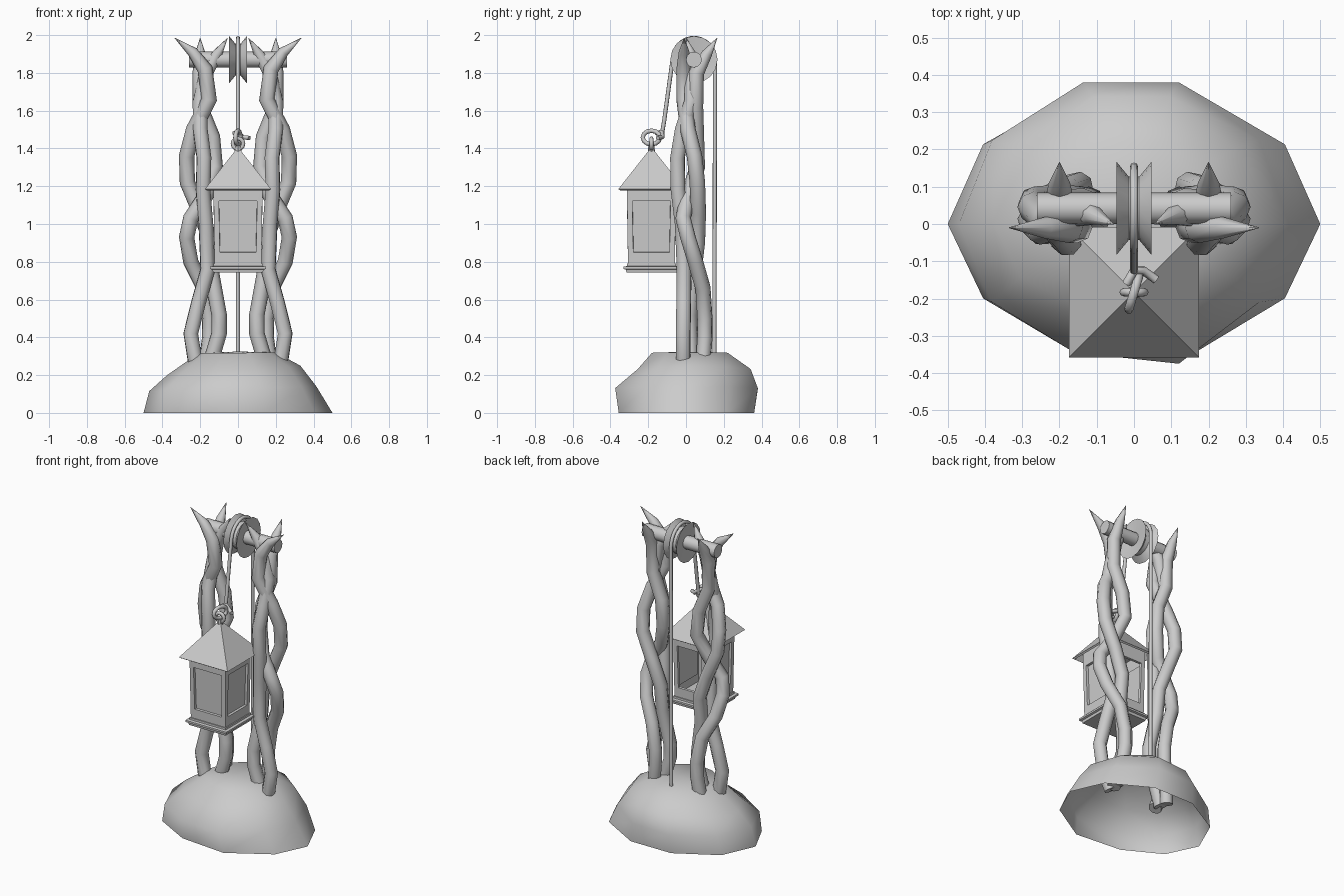
import bpy, bmesh, math
from mathutils import Vector, Matrix

if "Cube" in bpy.data.objects:
    bpy.data.objects.remove(bpy.data.objects["Cube"])


def finish(name, bm, smooth=None):
    bmesh.ops.recalc_face_normals(bm, faces=bm.faces)
    me = bpy.data.meshes.new(name)
    bm.to_mesh(me)
    bm.free()
    ob = bpy.data.objects.new(name, me)
    bpy.context.collection.objects.link(ob)
    if smooth:
        bpy.ops.object.select_all(action='DESELECT')
        ob.select_set(True)
        bpy.context.view_layer.objects.active = ob
        bpy.ops.object.shade_smooth_by_angle(angle=math.radians(smooth))
    return ob


def tube(name, pts, radius, radii=None, res=2, cyclic=False):
    cu = bpy.data.curves.new(name, 'CURVE')
    cu.dimensions = '3D'
    cu.bevel_depth = radius
    cu.bevel_resolution = res
    cu.use_fill_caps = True
    sp = cu.splines.new('POLY')
    sp.points.add(len(pts) - 1)
    for i, p in enumerate(pts):
        sp.points[i].co = (*p, 1)
        sp.points[i].radius = radii[i] if radii else 1
    sp.use_cyclic_u = cyclic
    sp.use_smooth = True
    ob = bpy.data.objects.new(name, cu)
    bpy.context.collection.objects.link(ob)
    return ob


def loft(bm, rings, close=False):
    n = len(rings[0])
    pairs = list(zip(rings, rings[1:])) + ([(rings[-1], rings[0])] if close else [])
    for a, b in pairs:
        for i in range(n):
            bm.faces.new((a[i], a[(i + 1) % n], b[(i + 1) % n], b[i]))


# Hollow rocky mound, ten sided: height and x scale on right / left, y scale on back / front
outline = [(.5, .0), (.405, .225), (.145, .38), (-.145, .38), (-.405, .225),
           (-.5, 0), (-.405, -.21), (-.17, -.345), (.145, -.375), (.405, -.21)]
levels = [(0, 0, 1, 1, .95, .95), (.14, .115, .83, .94, 1, 1),
          (.25, .2, .66, .75, .9, .68), (.32, .315, .4, .42, .58, .48)]
bm = bmesh.new()
rings = []
for zr, zl, sr, sl, sb, sf in levels:
    rings.append([bm.verts.new((x * (sr if x > 0 else sl), y * (sb if y > 0 else sf),
                                zl + (zr - zl) * (x + .5))) for x, y in outline])
loft(bm, rings)
top = bm.verts.new((0, .03, .325))
for i in range(10):
    bm.faces.new((rings[-1][i], rings[-1][(i + 1) % 10], top))
finish("mound", bm, 60)

# Three twisting branches per post, each ending in a thorn
branches = {
    "outer_branch": [(.335, -.01, 1.985), (.24, -.01, 1.91), (.175, -.01, 1.82), (.152, -.01, 1.66),
                     (.235, .01, 1.5), (.272, .045, 1.36), (.268, .06, 1.22), (.2, .065, 1.06),
                     (.14, .06, .9), (.14, .04, .74), (.1, .02, .52), (.1, .02, .42),
                     (.15, .025, .25), (.18, .03, .14)],
    "back_branch": [(.2, .165, 1.985), (.2, .11, 1.9), (.2, .055, 1.8), (.2, .05, 1.62),
                    (.135, .055, 1.46), (.12, .06, 1.3), (.17, .01, 1.15), (.25, -.015, 1.03),
                    (.272, .01, .93), (.25, .05, .8), (.18, .09, .66), (.15, .1, .5),
                    (.15, .1, .4), (.17, .09, .25), (.19, .07, .14)],
    "inner_branch": [(.055, .0, 1.985), (.11, .025, 1.9), (.165, .03, 1.81), (.2, .03, 1.65),
                     (.2, -.02, 1.5), (.18, -.045, 1.35), (.185, -.042, 1.18), (.17, -.02, 1.0),
                     (.16, -.01, .76), (.21, -.012, .58), (.25, -.015, .42), (.225, -.015, .26),
                     (.17, -.01, .14)],
}
for name, pts in branches.items():
    radii = [.03, .7] + [1] * (len(pts) - 2)
    for side, s in (("right", 1), ("left", -1)):
        tube(side + "_" + name, [(x * s, y, z) for x, y, z in pts], .041, radii)

# Axle across both posts
AY, AZ = .042, 1.87
bm = bmesh.new()
bmesh.ops.create_cone(bm, cap_ends=True, segments=12, radius1=.042, radius2=.042, depth=.52,
                      matrix=Matrix.Translation((0, AY, AZ)) @ Matrix.Rotation(math.pi / 2, 4, 'Y'))
finish("axle", bm, 40)

# Grooved pulley wheel
bm = bmesh.new()
rings = []
for x, r in [(-.035, .03), (-.047, .125), (-.014, .085), (.014, .085), (.047, .125), (.035, .03)]:
    rings.append([bm.verts.new((x, AY + r * math.cos(a), AZ + r * math.sin(a)))
                  for a in (i * math.tau / 16 for i in range(16))])
loft(bm, rings, True)
finish("pulley", bm, 30)

# Rope: up from the ground, over the pulley, down to the lantern
arc = [(0, AY + .112 * math.cos(a), AZ + .115 * math.sin(a))
       for a in (math.radians(170) * i / 12 for i in range(13))]
tube("rope", [(0, .15, .3)] + arc + [(0, -.115, 1.55), (0, -.13, 1.46)], .011)

# Knot of rope through the lantern eye
LY = -.183
loop = [(.014 * math.cos(a), LY + .046 * math.cos(a), 1.458 + .036 * math.sin(a))
        for a in (i * math.tau / 12 for i in range(12))]
tube("rope_loop", loop, .012, cyclic=True)
tube("rope_tail", [(-.02, -.16, 1.48), (.0, -.125, 1.49), (.025, -.125, 1.46), (.06, -.15, 1.455)], .012)
eye = [(.028 * math.cos(a), LY, 1.425 + .028 * math.sin(a))
       for a in (i * math.tau / 12 for i in range(12))]
tube("lantern_eye", eye, .011, cyclic=True)
bm = bmesh.new()
bmesh.ops.create_cone(bm, cap_ends=True, segments=8, radius1=.02, radius2=.016, depth=.05,
                      matrix=Matrix.Translation((0, LY, 1.39)))
finish("lantern_stud", bm, 40)


# Stacked square sections share this helper
def square_stack(sections, cap=True):
    bm = bmesh.new()
    rings = [[bm.verts.new((sx * h, LY + sy * h, z)) for sx, sy in ((-1, -1), (1, -1), (1, 1), (-1, 1))]
             for h, z in sections]
    loft(bm, rings)
    if cap:
        bm.faces.new(rings[0])
        bm.faces.new(rings[-1])
    return bm


# Lantern roof: open pyramid with a thin eave
finish("lantern_roof", square_stack([(.165, 1.178), (.175, 1.185), (.004, 1.402)], False))
# Stepped lantern base
finish("lantern_base", square_stack([(.132, .742), (.135, .758), (.147, .762), (.147, .774),
                                     (.13, .777), (.13, .79)]))
# Lantern body with recessed windows, the rear one open
bm = square_stack([(.124, .785), (.13, 1.21)])
bmesh.ops.recalc_face_normals(bm, faces=bm.faces)
sides = [f for f in bm.faces if abs(f.normal.z) < .5]
bmesh.ops.inset_individual(bm, faces=sides, thickness=.04)
for f in sides:
    for v in f.verts:
        v.co.z = .85 if v.co.z < 1 else 1.122
bmesh.ops.inset_individual(bm, faces=sides, thickness=.002, depth=-.015)
rear = [f for f in sides if f.normal.y > .5]
bmesh.ops.delete(bm, geom=rear, context='FACES_ONLY')
finish("lantern_body", bm)
